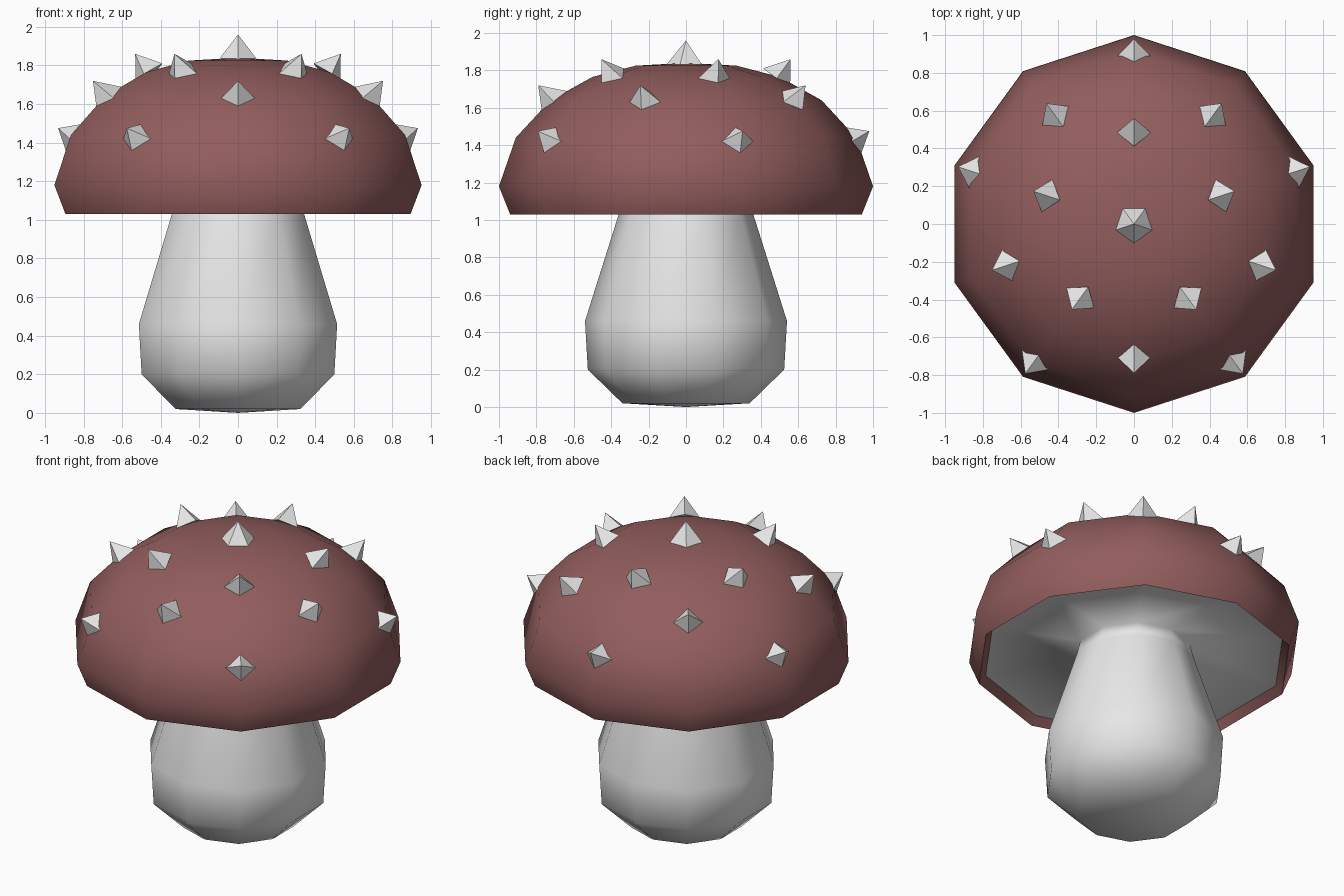
import bpy, math
from mathutils import Vector

if "Cube" in bpy.data.objects:
    bpy.data.objects.remove(bpy.data.objects["Cube"], do_unlink=True)

SIDES = 10
START = math.pi / 2


def material(name, color):
    m = bpy.data.materials.new(name)
    m.use_nodes = True
    m.diffuse_color = (*color, 1)
    bsdf = m.node_tree.nodes["Principled BSDF"]
    bsdf.inputs["Base Color"].default_value = (*color, 1)
    bsdf.inputs["Roughness"].default_value = 0.8
    return m


red = material("dull red", (0.29, 0.11, 0.11))
white = material("pale grey", (0.8, 0.8, 0.8))


def make_object(name, verts, faces, mat):
    mesh = bpy.data.meshes.new(name)
    mesh.from_pydata(verts, [], faces)
    mesh.materials.append(mat)
    obj = bpy.data.objects.new(name, mesh)
    bpy.context.collection.objects.link(obj)
    return obj


def lathe(name, profile, mat):
    """Ten-sided turned shape; a profile point at radius 0 becomes a pole."""
    verts, faces, rings = [], [], []
    for r, z in profile:
        count = SIDES if r else 1
        rings.append([len(verts) + i % count for i in range(SIDES)])
        for i in range(count):
            a = START + math.tau * i / SIDES
            verts.append((r * math.cos(a), r * math.sin(a), z))
    for low, high in zip(rings, rings[1:]):
        for i in range(SIDES):
            j = (i + 1) % SIDES
            quad = (low[i], low[j], high[j], high[i])
            faces.append(tuple(dict.fromkeys(quad)))
    return make_object(name, verts, faces, mat)


def smooth(obj, degrees):
    bpy.ops.object.select_all(action="DESELECT")
    obj.select_set(True)
    bpy.context.view_layer.objects.active = obj
    bpy.ops.object.shade_smooth_by_angle(angle=math.radians(degrees))


# Cap: inner lip, flared rim and dome
cap = lathe("cap", [(0.9, 1.08), (0.94, 1.03), (1, 1.18), (0.91, 1.44),
                    (0.725, 1.64), (0.5, 1.765), (0.27, 1.825), (0, 1.84)], red)
smooth(cap, 60)

# Stem flowing into the underside of the cap
stem = lathe("stem_and_underside", [(0, 0), (0.34, 0.02), (0.525, 0.2), (0.54, 0.46),
                                    (0.36, 1.03), (0.34, 1.12), (0.9, 1.08)], white)
smooth(stem, 120)


def spike(name, centre, tip, sides, radius, angle):
    """Pyramid with its base sunk slightly into the cap."""
    axis = (tip - centre).normalized()
    uphill = Vector((-math.cos(angle), -math.sin(angle), 0))
    u = (uphill - axis * uphill.dot(axis)).normalized()
    v = axis.cross(u)
    base = [centre - axis * 0.01 + radius * (u * math.cos(t) + v * math.sin(t))
            for t in (math.tau * i / sides for i in range(sides))]
    faces = [(i, (i + 1) % sides, sides) for i in range(sides)]
    faces.append(tuple(reversed(range(sides))))
    make_object(name, base + [tip], faces, white)


# Spikes: one on top and three rings of five
spike("top_spike", Vector((0, 0, 1.84)), Vector((0, 0, 1.96)), 5, 0.105, START)
rings = [("upper", 0.49, 1.765, 0.56, 1.86, 0),
         ("middle", 0.71, 1.635, 0.79, 1.72, math.pi),
         ("lower", 0.895, 1.425, 0.98, 1.475, 0)]
for label, r, z, tip_r, tip_z, turn in rings:
    for k in range(5):
        a = START + turn + math.tau * k / 5
        out = Vector((math.cos(a), math.sin(a), 0))
        up = Vector((0, 0, 1))
        spike(f"{label}_spike_{k + 1}", out * r + up * z, out * tip_r + up * tip_z,
              4, 0.09, a)
